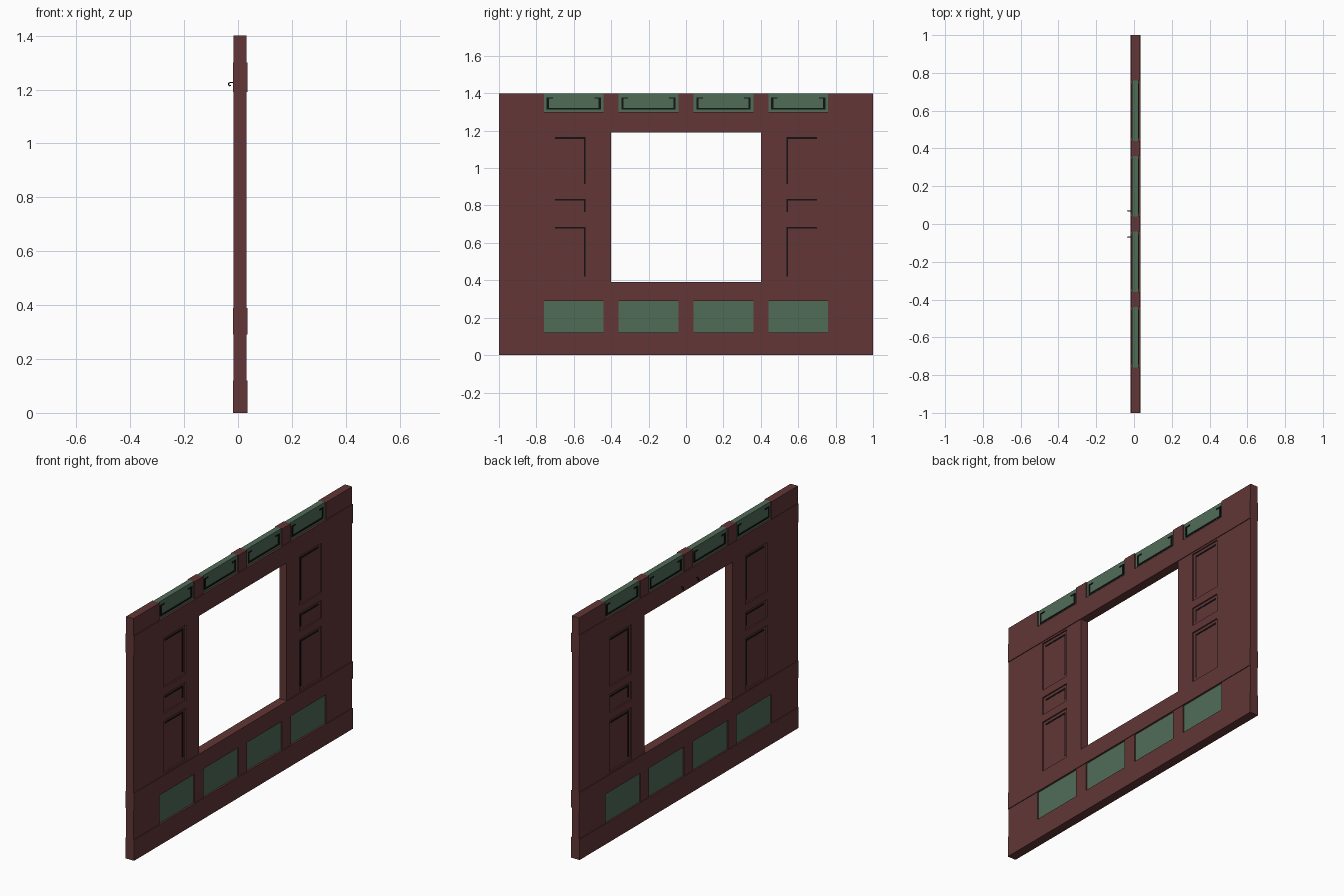
import bpy, bmesh
from mathutils import Vector

if "Cube" in bpy.data.objects:
    bpy.data.objects.remove(bpy.data.objects["Cube"])


def mat(name, col):
    m = bpy.data.materials.new(name)
    m.diffuse_color = (*col, 1)
    m.use_nodes = True
    m.node_tree.nodes["Principled BSDF"].inputs["Base Color"].default_value = m.diffuse_color
    return m


BROWN = mat("red brown wood", (0.122, 0.037, 0.037))
GREEN = mat("dull green panel", (0.082, 0.15, 0.097))
BLACK = mat("black metal", (0.006, 0.006, 0.006))


def boxes(name, items, material):
    """One object made of boxes given as (x0, x1, y0, y1, z0, z1)."""
    bm = bmesh.new()
    for x0, x1, y0, y1, z0, z1 in items:
        r = bmesh.ops.create_cube(bm, size=1)
        for v in r["verts"]:
            v.co = Vector(((x0 + x1) / 2 + v.co.x * (x1 - x0),
                           (y0 + y1) / 2 + v.co.y * (y1 - y0),
                           (z0 + z1) / 2 + v.co.z * (z1 - z0)))
    me = bpy.data.meshes.new(name)
    bm.to_mesh(me)
    bm.free()
    me.materials.append(material)
    ob = bpy.data.objects.new(name, me)
    bpy.context.collection.objects.link(ob)
    return ob


WIDE = (-0.019, 0.035)     # rails
NARROW = (-0.016, 0.031)   # posts
PANES = [(-0.76, -0.44), (-0.36, -0.04), (0.04, 0.36), (0.44, 0.76)]
MUNTINS = [(-1, -0.76), (-0.44, -0.36), (-0.04, 0.04), (0.36, 0.44), (0.76, 1)]
ROWS = [(0.12, 0.29), (1.30, 1.40)]

# Horizontal rails
boxes("rails", [(*WIDE, -1, 1, a, b) for a, b in
                ((0, 0.12), (0.29, 0.39), (1.19, 1.30))], BROWN)

# Short uprights between the green panels
boxes("panel_dividers", [(*NARROW, *y, *z) for z in ROWS for y in MUNTINS], BROWN)

# Green infill panels
boxes("green_panels", [(-0.010, 0.024, *y, *z) for z in ROWS for y in PANES], GREEN)

# Wall posts either side of the window, with three openings each
HOLES = [(0.40, 0.70), (0.745, 0.85), (0.895, 1.18)]
SOLID = [(0.39, 0.40), (0.70, 0.745), (0.85, 0.895), (1.18, 1.19)]


def side(s, a, b):
    return (a, b) if s > 0 else (-b, -a)


posts, fill, lines = [], [], []
for s in (-1, 1):
    posts.append((*NARROW, *side(s, 0.40, 0.52), 0.39, 1.19))
    posts.append((*NARROW, *side(s, 0.72, 1.0), 0.39, 1.19))
    posts += [(*NARROW, *side(s, 0.52, 0.72), *z) for z in SOLID]
    for a, b in HOLES:
        fill.append((-0.008, 0.023, *side(s, 0.52, 0.72), a, b))
        # Thin dark trim along the inner and top edges, on both faces
        for x in ((-0.010, -0.008), (0.023, 0.025)):
            lines.append((*x, *side(s, 0.536, 0.545), a + 0.02, b - 0.015))
            lines.append((*x, *side(s, 0.536, 0.70), b - 0.024, b - 0.015))
boxes("wall_posts", posts, BROWN)
boxes("recessed_panels", fill, BROWN)
boxes("panel_trim", lines, BLACK)

# U shaped black brackets on the upper green panels
br = []
for y0, y1 in PANES:
    for x in ((-0.013, -0.010), (0.024, 0.027)):
        br.append((*x, y0 + 0.015, y1 - 0.015, 1.313, 1.322))
        for e, d in ((y0 + 0.015, 1), (y1 - 0.015, -1)):
            for w, za, zb in ((0.012, 1.322, 1.378), (0.035, 1.371, 1.378)):
                br.append((*x, min(e, e + d * w), max(e, e + d * w), za, zb))
boxes("upper_brackets", br, BLACK)

# Small bent hooks above the window
for i, y in enumerate((-0.07, 0.07)):
    cu = bpy.data.curves.new("hook", 'CURVE')
    cu.dimensions = '3D'
    cu.bevel_depth = 0.0025
    cu.bevel_resolution = 1
    cu.use_fill_caps = True
    sp = cu.splines.new('POLY')
    pts = [(-0.015, 1.226), (-0.030, 1.226), (-0.0345, 1.223),
           (-0.0345, 1.217), (-0.031, 1.214), (-0.026, 1.215)]
    sp.points.add(len(pts) - 1)
    for p, (x, z) in zip(sp.points, pts):
        p.co = (x, y, z, 1)
    cu.materials.append(BLACK)
    bpy.context.collection.objects.link(
        bpy.data.objects.new("hook_%d" % (i + 1), cu))
